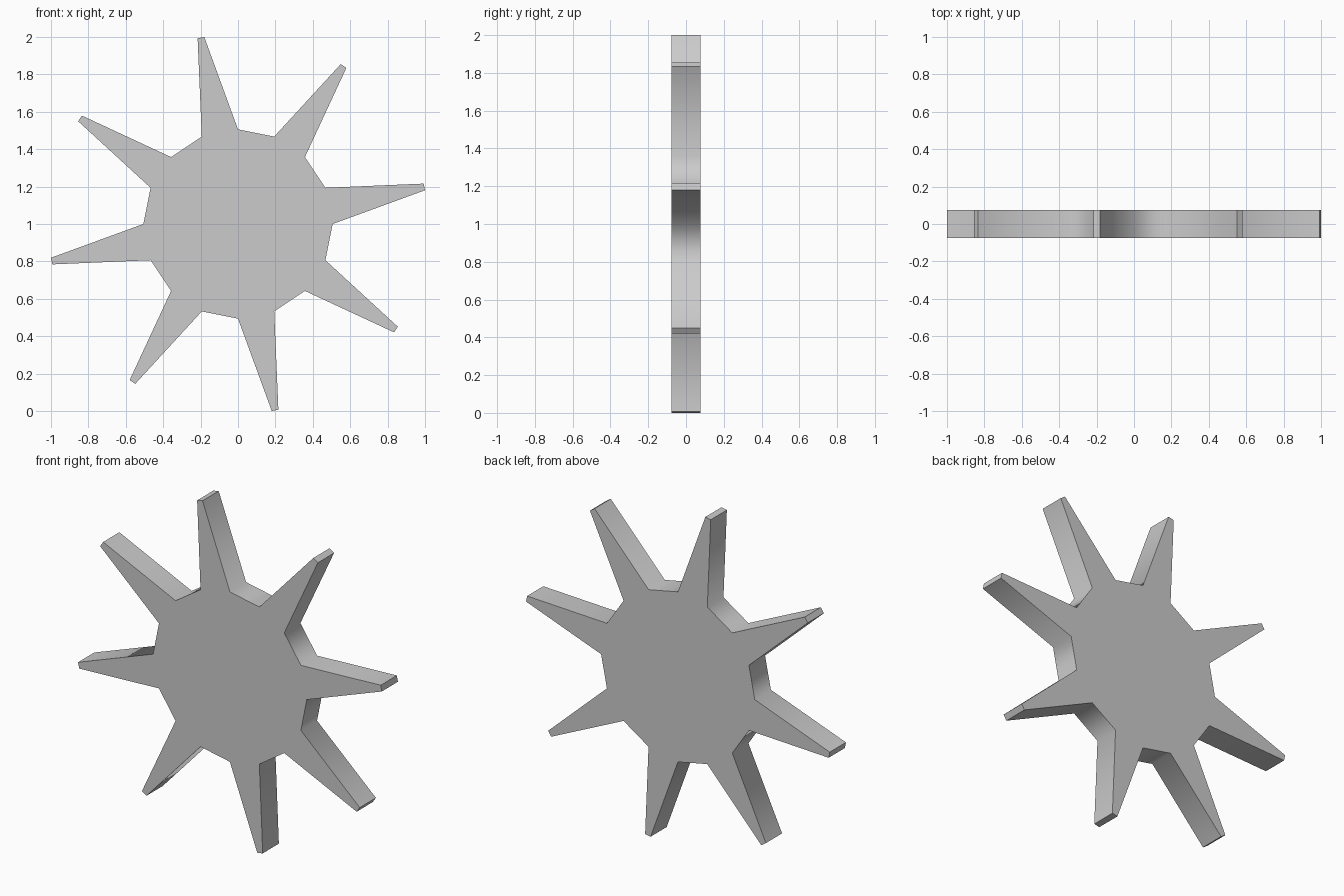
import bpy, bmesh
from math import radians, cos, sin

if "Cube" in bpy.data.objects:
    bpy.data.objects.remove(bpy.data.objects["Cube"])

TEETH = 8
ROOT_R = 0.506                      # hub corner radius
TIP_HALF = 1.02                     # half angle of a tooth tip, degrees
TIP_R = 1 / cos(radians(11.25 - TIP_HALF))
HALF_DEPTH = 0.076

# Outline in the xz plane: each tooth spans 22.5 degrees, then a flat gap
outline = []
for k in range(TEETH):
    a = 45 * k
    for r, ang in ((ROOT_R, a), (TIP_R, a + 11.25 - TIP_HALF),
                   (TIP_R, a + 11.25 + TIP_HALF), (ROOT_R, a + 22.5)):
        t = radians(ang)
        outline.append((r * cos(t), 1 + r * sin(t)))

# Extrude the outline along y
bm = bmesh.new()
face = bm.faces.new([bm.verts.new((x, -HALF_DEPTH, z)) for x, z in outline])
ext = bmesh.ops.extrude_face_region(bm, geom=[face], use_keep_orig=True)
verts = [g for g in ext["geom"] if isinstance(g, bmesh.types.BMVert)]
bmesh.ops.translate(bm, vec=(0, 2 * HALF_DEPTH, 0), verts=verts)
bmesh.ops.recalc_face_normals(bm, faces=bm.faces)

mesh = bpy.data.meshes.new("spiked_wheel")
bm.to_mesh(mesh)
bm.free()
wheel = bpy.data.objects.new("spiked_wheel", mesh)
bpy.context.collection.objects.link(wheel)

# Soft valleys between teeth, sharp tips and rims
bpy.context.view_layer.objects.active = wheel
wheel.select_set(True)
bpy.ops.object.shade_smooth_by_angle(angle=radians(65))
